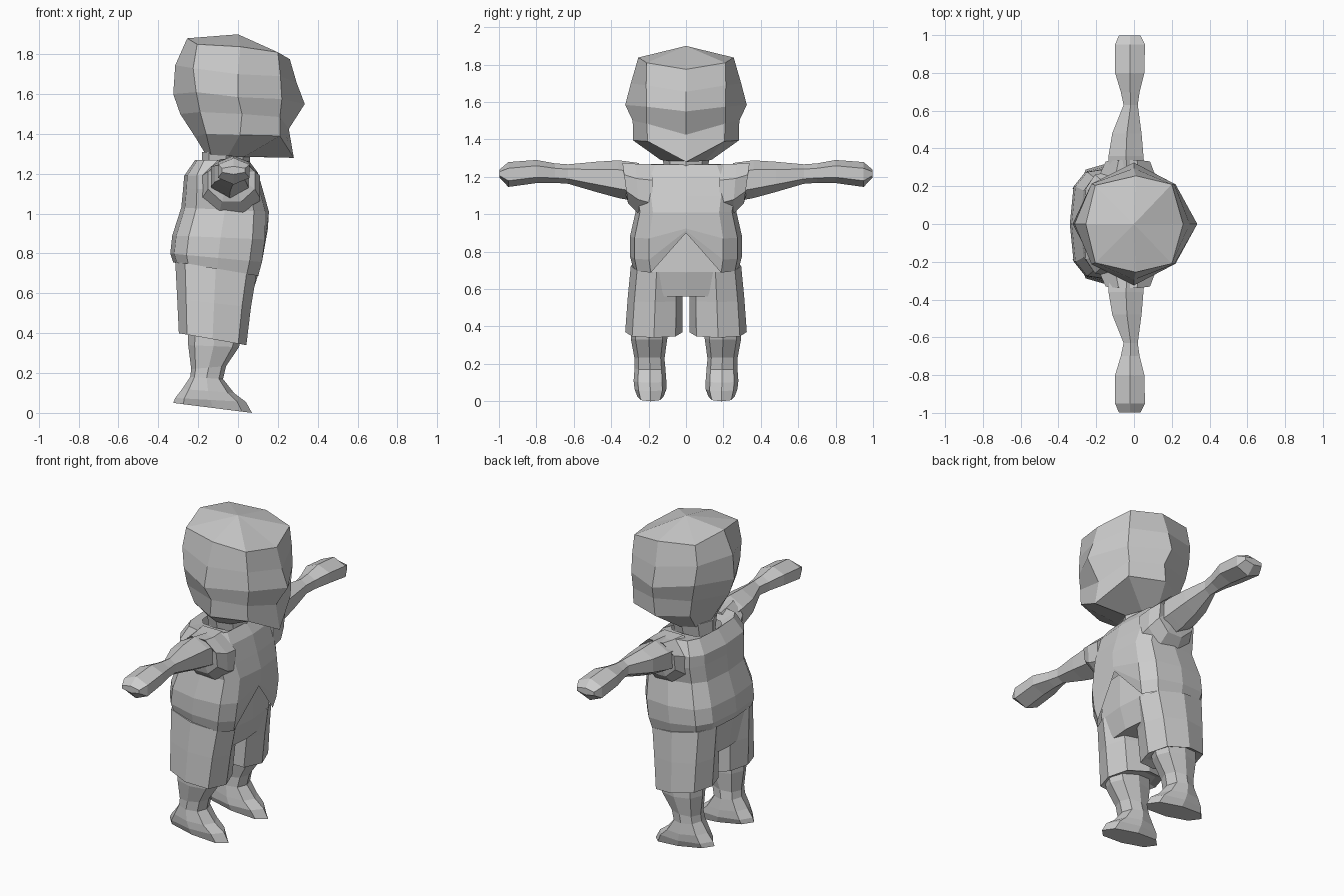
import bpy, bmesh, math

if "Cube" in bpy.data.objects:
    bpy.data.objects.remove(bpy.data.objects["Cube"])

skin_grey = bpy.data.materials.new("plain_grey")
skin_grey.diffuse_color = (0.6, 0.6, 0.6, 1)
skin_grey.use_nodes = True
skin_grey.node_tree.nodes["Principled BSDF"].inputs["Base Color"].default_value = skin_grey.diffuse_color


def loft(name, rings, cap_start=True, cap_end=True, mirror=False):
    """Skin a list of equal-length point rings; a one-sided part is mirrored across y."""
    bm = bmesh.new()
    vs = [[bm.verts.new(p) for p in r] for r in rings]
    n = len(rings[0])
    for a, b in zip(vs, vs[1:]):
        for i in range(n):
            j = (i + 1) % n
            bm.faces.new((a[i], a[j], b[j], b[i]))
    if cap_start:
        bm.faces.new(vs[0])
    if cap_end:
        bm.faces.new(vs[-1])
    bmesh.ops.remove_doubles(bm, verts=bm.verts, dist=0.0005)
    bmesh.ops.recalc_face_normals(bm, faces=bm.faces)
    me = bpy.data.meshes.new(name)
    bm.to_mesh(me)
    bm.free()
    me.materials.append(skin_grey)
    ob = bpy.data.objects.new(name, me)
    bpy.context.collection.objects.link(ob)
    if mirror:
        m = ob.modifiers.new("mirror", 'MIRROR')
        m.use_axis = (False, True, False)
    return ob


def spow(v, p):
    return math.copysign(abs(v) ** p, v) if abs(v) > 1e-6 else 0.0


def level(xb, xf, zb, zf, y0, y1, n=8, p=1.0, off=0.0):
    """Horizontal ring between back/front x and two y limits, tilted from zb to zf."""
    pts = []
    for i in range(n):
        a = math.tau * (i + off) / n
        c, s = spow(math.cos(a), p), spow(math.sin(a), p)
        t = (c + 1) / 2
        pts.append([xb + (xf - xb) * t, (y0 + y1) / 2 + (y1 - y0) / 2 * s, zb + (zf - zb) * t])
    return pts


def upright(y, xb, xf, z0, z1, n=8, slant=0.0):
    """Vertical ring across the arm; slant moves the top outward."""
    pts = []
    for i in range(n):
        a = math.tau * (i + 0.5) / n
        c, s = math.cos(a) / math.cos(math.pi / n), math.sin(a) / math.cos(math.pi / n)
        pts.append([(xb + xf) / 2 + (xf - xb) / 2 * c, y + slant * s, (z0 + z1) / 2 + (z1 - z0) / 2 * s])
    return pts


def head_ring(front, fdiag, side, bdiag, back):
    """Eight-sided ring; front/back are (x, z), the others (x, y, z)."""
    half = [fdiag, side, bdiag]
    return ([(front[0], 0, front[1])] + half + [(back[0], 0, back[1])]
            + [(x, -y, z) for x, y, z in reversed(half)])


# Head: eight-sided, pointed nose and chin
loft("head", [
    [(0.0, 0, 1.9)] * 8,
    head_ring((.26, 1.775), (.2, .21, 1.81), (.01, .255, 1.838), (-.205, .205, 1.85), (-.255, 1.88)),
    head_ring((.295, 1.655), (.213, .213, 1.69), (.0, .295, 1.70), (-.225, .213, 1.73), (-.315, 1.745)),
    head_ring((.335, 1.55), (.22, .21, 1.575), (.0, .325, 1.585), (-.21, .22, 1.61), (-.325, 1.60)),
    head_ring((.255, 1.425), (.21, .21, 1.485), (.02, .285, 1.5), (-.19, .215, 1.51), (-.29, 1.5)),
    head_ring((.28, 1.28), (.21, .205, 1.39), (.01, .283, 1.395), (-.16, .19, 1.4), (-.215, 1.385)),
    head_ring((.06, 1.285), (.03, .1, 1.285), (-.05, .135, 1.29), (-.135, .1, 1.295), (-.17, 1.31)),
], cap_start=False)

# Neck
loft("neck", [level(-.18, .06, z, z, -r, r) for z, r in ((1.15, .13), (1.23, .11), (1.31, .13))])

# Shirt: broad rounded-square rings, open at hem and collar
shirt = []
for xb, xf, zb, zf, w in (
        (-.325, .12, .755, .685, .285), (-.34, .14, .80, .755, .30), (-.33, .155, .89, .87, .30),
        (-.285, .155, 1.03, 1.01, .268), (-.275, .13, 1.13, 1.10, .285), (-.27, .10, 1.19, 1.205, .285),
        (-.215, .055, 1.27, 1.265, .25), (-.19, .05, 1.25, 1.25, .13)):
    shirt.append(level(xb, xf, zb, zf, -w, w, 12, .6))
for i in range(3):                      # split in the front hem
    shirt[i][0] = [.14 + .005 * i, 0, .90 + .012 * i]
shirt[-1][0][2] = 1.225                 # collar point
loft("shirt", shirt, False, False)

# Sleeves
loft("sleeve", [upright(.18, -.2, .11, .97, 1.27),
                upright(.26, -.18, .11, 1.0, 1.27, slant=.01),
                upright(.325, -.15, .085, 1.06, 1.275, slant=.015),
                upright(.32, -.12, .055, 1.1, 1.255)], mirror=True)

# Arms with mitten hands
loft("arm", [upright(y, xb, xf, z0, z1, 6) for y, xb, xf, z0, z1 in (
    (.25, -.13, .06, 1.08, 1.26), (.36, -.135, .05, 1.1, 1.275), (.48, -.115, .04, 1.13, 1.27),
    (.63, -.055, .02, 1.17, 1.26), (.70, -.07, .03, 1.175, 1.265), (.80, -.1, .055, 1.175, 1.282),
    (.95, -.1, .058, 1.155, 1.27), (.998, -.08, .035, 1.2, 1.235))], mirror=True)

# Shorts: hips and two flared legs
loft("shorts_hips", [level(-.285, .06, .57, .56, -.25, .25, 12, .6),
                     level(-.315, .10, .75, .69, -.275, .275, 12, .6),
                     level(-.28, .10, .92, .9, -.24, .24, 12, .6)])
loft("shorts_leg", [level(-.315, .092, .76, .69, .02, .295, 8, .8),
                    level(-.305, .065, .57, .53, .018, .312, 8, .8),
                    level(-.297, .042, .40, .34, .018, .325, 8, .8),
                    level(-.26, .01, .41, .36, .06, .29, 8, .8)], mirror=True)

# Lower legs and feet
loft("leg_and_foot", [level(-.25, .02, .43, .39, .10, .295, 8, .85),
                      level(-.25, .005, .34, .33, .10, .295, 8, .85),
                      level(-.235, -.06, .22, .235, .115, .275, 8, .85),
                      level(-.24, -.075, .18, .17, .11, .275, 8, .85),
                      level(-.28, -.02, .12, .10, .105, .28, 8, .85),
                      level(-.315, .04, .075, .055, .105, .275, 8, .85),
                      level(-.325, .07, .05, .0, .12, .26, 8, .85)], mirror=True)
